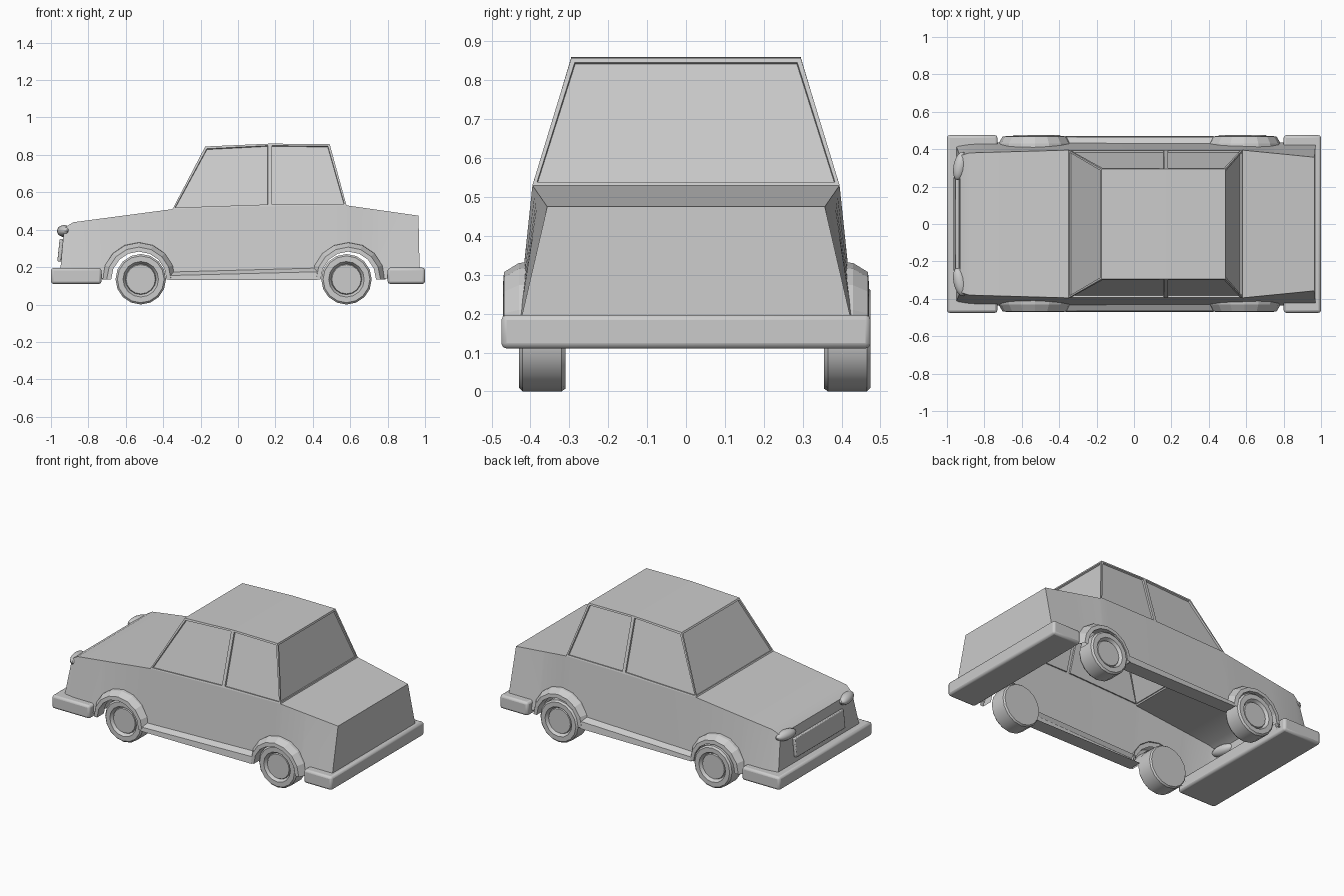
import bpy, bmesh
from math import cos, sin, pi, radians, sqrt
from mathutils import Matrix, Vector

if "Cube" in bpy.data.objects:
    bpy.data.objects.remove(bpy.data.objects["Cube"])

ARCHES = [(-0.53, 0.14), (0.59, 0.14)]


def finish(bm, name, bevel=0.0, smooth=True):
    bmesh.ops.remove_doubles(bm, verts=bm.verts, dist=1e-5)
    bmesh.ops.recalc_face_normals(bm, faces=bm.faces)
    me = bpy.data.meshes.new(name)
    bm.to_mesh(me)
    bm.free()
    ob = bpy.data.objects.new(name, me)
    bpy.context.collection.objects.link(ob)
    if bevel:
        mod = ob.modifiers.new("bevel", 'BEVEL')
        mod.width, mod.segments = bevel, 2
    if smooth:
        bpy.ops.object.select_all(action='DESELECT')
        ob.select_set(True)
        bpy.context.view_layer.objects.active = ob
        bpy.ops.object.shade_smooth_by_angle(angle=radians(30))
    return ob


def strip(bm, rows):
    """Skin neighbouring rows of points with quads."""
    vs = [[bm.verts.new(p) for p in row] for row in rows]
    for a, b in zip(vs, vs[1:]):
        for i in range(len(a) - 1):
            bm.faces.new((a[i], a[i + 1], b[i + 1], b[i]))


def interp(table, x):
    for a, b in zip(table, table[1:]):
        if x <= b[0] + 1e-6:
            t = (x - a[0]) / (b[0] - a[0])
            return [p + (q - p) * t for p, q in zip(a, b)]
    return table[-1]


def box(name, lo, hi, bevel):
    bm = bmesh.new()
    size = Vector(hi) - Vector(lo)
    mid = (Vector(hi) + Vector(lo)) / 2
    bmesh.ops.create_cube(bm, size=1, matrix=Matrix.Translation(mid) @ Matrix.Diagonal((*size, 1)))
    return finish(bm, name, bevel)


# Body shell: belt line as (x, z, half width), lower edge follows the wheel arches
belt = [(-0.93, 0.41, 0.365), (-0.88, 0.44, 0.38), (-0.35, 0.51, 0.395),
        (0.17, 0.525, 0.395), (0.58, 0.53, 0.395), (0.965, 0.475, 0.357)]
R = 0.165
xs = {p[0] for p in belt}
for cx, cz in ARCHES:
    xs |= {round(cx + R * cos(pi * i / 8), 4) for i in range(9)}
columns = []
for x in sorted(xs):
    _, zt, yt = interp(belt, x)
    zb = 0.13
    for cx, cz in ARCHES:
        if abs(x - cx) < R + 1e-4:
            zb = cz + sqrt(max(0, R * R - (x - cx) ** 2))
    low = 0.425 if x < -0.9 else 0.437
    yb = yt + (low - yt) * (zt - zb) / (zt - 0.13)
    xb = -0.955 if x < -0.9 else (0.972 if x > 0.96 else x)
    columns.append(((xb, yb, zb), (x, yt, zt)))


def mirror(p):
    return (p[0], -p[1], p[2])


bm = bmesh.new()
for f in (lambda p: p, mirror):
    strip(bm, [[f(p) for p in col] for col in columns])
for lo, hi in ((-1, -0.35), (0.58, 1)):      # hood and boot lid
    strip(bm, [[c[1], mirror(c[1])] for c in columns if lo <= c[1][0] <= hi])
for col in (columns[0], columns[-1]):        # nose and tail
    strip(bm, [[p, mirror(p)] for p in col])
finish(bm, "body_shell")

# Cabin with recessed window panes
base = [(-0.35, 0.395, 0.51), (0.17, 0.395, 0.525), (0.58, 0.395, 0.53)]
roof = [(-0.175, 0.295, 0.845), (0.17, 0.295, 0.86), (0.49, 0.295, 0.858)]
bm = bmesh.new()
for f in (lambda p: p, mirror):
    strip(bm, [[f(p) for p in base], [f(p) for p in roof]])
for i in (0, 2):
    strip(bm, [[base[i], mirror(base[i])], [roof[i], mirror(roof[i])]])
panes = list(bm.faces)
strip(bm, [[p, mirror(p)] for p in roof])
bmesh.ops.remove_doubles(bm, verts=bm.verts, dist=1e-5)
bmesh.ops.recalc_face_normals(bm, faces=bm.faces)
bmesh.ops.inset_individual(bm, faces=panes, thickness=0.015, depth=0)
bmesh.ops.inset_individual(bm, faces=panes, thickness=0.002, depth=-0.01)
finish(bm, "cabin", smooth=False)

# Wheel arch flares and sills on both sides
section = [(0.198, 0.405), (0.195, 0.43), (0.172, 0.468), (0.148, 0.47), (0.148, 0.40)]
sill = [(0.215, 0.415), (0.195, 0.43), (0.175, 0.465), (0.13, 0.47), (0.13, 0.38)]
for side, s in (("left", 1), ("right", -1)):
    for (cx, cz), end in zip(ARCHES, ("front", "rear")):
        bm = bmesh.new()
        strip(bm, [[(cx + r * cos(pi * i / 8), s * y, cz - 0.005 + r * sin(pi * i / 8))
                    for r, y in section] for i in range(9)])
        finish(bm, f"{end}_{side}_arch_flare", smooth=False)
    bm = bmesh.new()
    strip(bm, [[(x, s * y, z + d * (z > 0.14)) for z, y in sill]
               for x, d in ((-0.365, -0.02), (0.425, 0.0))])
    finish(bm, f"{side}_sill", smooth=False)

# Bumpers
box("front_bumper", (-1.0, -0.475, 0.11), (-0.73, 0.475, 0.195), 0.014)
box("rear_bumper", (0.80, -0.475, 0.11), (1.0, 0.475, 0.197), 0.014)

# Grille plate leaning with the nose
grille = box("grille", (-0.01, -0.25, -0.06), (0.01, 0.25, 0.06), 0.005)
grille.location = (-0.95, 0, 0.29)
grille.rotation_euler = (0, radians(6), 0)

# Headlights
for side, s in (("left", 1), ("right", -1)):
    bm = bmesh.new()
    bmesh.ops.create_uvsphere(bm, u_segments=16, v_segments=10, radius=1,
                              matrix=Matrix.Translation((-0.93, s * 0.31, 0.393))
                              @ Matrix.Rotation(-s * radians(12), 4, 'Z')
                              @ Matrix.Diagonal((0.035, 0.078, 0.032, 1)))
    finish(bm, f"{side}_headlight")

# Wheels: tyre with a recessed hub, lathed around the axle
profile = [(0, -0.06), (0.08, -0.06), (0.128, -0.06), (0.135, -0.05), (0.135, 0.05),
           (0.125, 0.06), (0.095, 0.06), (0.082, 0.04), (0.078, 0.048), (0, 0.048)]
N = 16
for x, end in ((-0.52, "front"), (0.58, "rear")):
    for side, s, y in (("left", 1, 0.415), ("right", -1, -0.37)):
        bm = bmesh.new()
        strip(bm, [[(x + r * cos(2 * pi * i / N), y + s * d, 0.135 + r * sin(2 * pi * i / N))
                    for r, d in profile[1:-1]] for i in range(N + 1)])
        bmesh.ops.remove_doubles(bm, verts=bm.verts, dist=1e-5)
        bmesh.ops.holes_fill(bm, edges=[e for e in bm.edges if e.is_boundary], sides=0)
        finish(bm, f"{end}_{side}_wheel")
